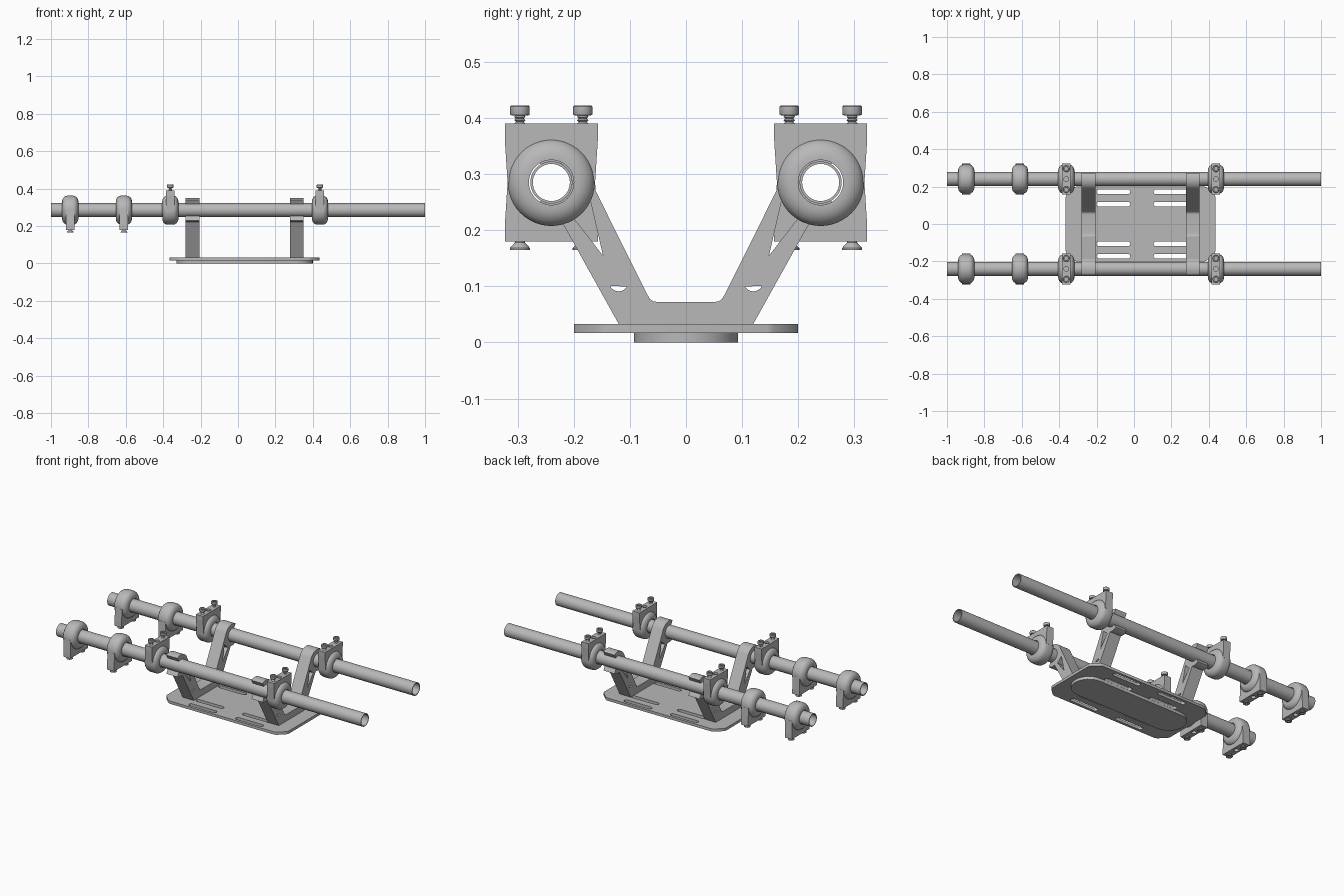
import bpy, bmesh
from math import sin, cos, radians, pi
from mathutils import Matrix

if "Cube" in bpy.data.objects:
    bpy.data.objects.remove(bpy.data.objects["Cube"])

steel = bpy.data.materials.new("satin_grey")
steel.use_nodes = True
GREY = (0.48, 0.48, 0.48, 1)
steel.diffuse_color = GREY
steel.node_tree.nodes["Principled BSDF"].inputs["Base Color"].default_value = GREY

ROD_Y, ROD_Z = 0.24, 0.285
ROD_R = 0.0375
BLOCK_T = 0.046
# local x, y, z become world y, z, x
SIDEWAYS = Matrix(((0, 0, 1, 0), (1, 0, 0, 0), (0, 1, 0, 0), (0, 0, 0, 1)))
ALONG_X = Matrix.Rotation(pi / 2, 4, 'Y')


def add(name, mesh, matrix):
    """Place a mesh, shade it smooth with sharp edges and colour it."""
    mesh.materials.clear()
    mesh.materials.append(steel)
    mesh.shade_smooth()
    mesh.set_sharp_from_angle(angle=radians(32))
    obj = bpy.data.objects.new(name, mesh)
    obj.matrix_world = matrix
    bpy.context.collection.objects.link(obj)
    return obj


def sheet(name, outlines, depth, matrix):
    """Extrude an outline with holes evenly about its local xy plane."""
    curve = bpy.data.curves.new(name, 'CURVE')
    curve.dimensions = '2D'
    curve.fill_mode = 'BOTH'
    curve.extrude = depth / 2
    for pts in outlines:
        spline = curve.splines.new('POLY')
        spline.points.add(len(pts) - 1)
        for p, (x, y) in zip(spline.points, pts):
            p.co = (x, y, 0, 1)
        spline.use_cyclic_u = True
    temp = bpy.data.objects.new(name, curve)
    mesh = bpy.data.meshes.new_from_object(temp)
    bpy.data.objects.remove(temp)
    bm = bmesh.new()
    bm.from_mesh(mesh)
    bmesh.ops.remove_doubles(bm, verts=bm.verts, dist=1e-5)
    bmesh.ops.recalc_face_normals(bm, faces=bm.faces)
    bm.to_mesh(mesh)
    bm.free()
    return add(name, mesh, matrix)


def lathe(name, profile, matrix, closed=False, steps=40):
    """Spin (radius, height) points about local z."""
    bm = bmesh.new()
    verts = [bm.verts.new((r, 0, h)) for r, h in profile]
    edges = [bm.edges.new(pair) for pair in zip(verts, verts[1:])]
    if closed:
        edges.append(bm.edges.new((verts[-1], verts[0])))
    bmesh.ops.spin(bm, geom=verts + edges, cent=(0, 0, 0), axis=(0, 0, 1),
                   angle=2 * pi, steps=steps)
    bmesh.ops.remove_doubles(bm, verts=bm.verts, dist=1e-5)
    bmesh.ops.recalc_face_normals(bm, faces=bm.faces)
    mesh = bpy.data.meshes.new(name)
    bm.to_mesh(mesh)
    bm.free()
    return add(name, mesh, matrix)


def arc(cx, cy, r, start, end, n=16):
    angles = [radians(start + (end - start) * i / n) for i in range(n + 1)]
    return [(cx + r * cos(a), cy + r * sin(a)) for a in angles]


def stadium(x0, x1, y, r):
    return arc(x1 - r, y, r, -90, 90) + arc(x0 + r, y, r, 90, 270)


def mirror(pts):
    return [(-x, y) for x, y in reversed(pts)]


# Base plate with chamfered corners and eight slots, on a rounded foot
CX = 0.035
corner = [(0.4, 0.145), (0.396, 0.156), (0.355, 0.195), (0.342, 0.2)]
half = corner + mirror(corner)
outline = [(x + CX, y) for x, y in half + [(-x, -y) for x, y in half]]
slots = [stadium(x, x + 0.18, y, 0.0125)
         for x in (-0.2, 0.105) for y in (-0.172, -0.106, 0.106, 0.172)]
sheet("base_plate", [outline] + slots, 0.016, Matrix.Translation((0, 0, 0.025)))
sheet("base_foot", [stadium(-0.33, 0.4, 0, 0.093)], 0.017,
      Matrix.Translation((0, 0, 0.0085)))

# Leg brackets: a splayed frame ending in open cuffs around the rods
CUFF_R = 0.064
side = ([(0.12, 0.033)]
        + arc(ROD_Y, ROD_Z, CUFF_R, -103, -60, 8)
        + arc(ROD_Y, ROD_Z, ROD_R, -60, -300, 32)
        + arc(ROD_Y, ROD_Z, CUFF_R, 60, 154, 16)
        + [(0.07, 0.087), (0.064, 0.077), (0.058, 0.073), (0.05, 0.072)])
window = ([(0.194, 0.214), (0.202, 0.223), (0.187, 0.235), (0.176, 0.248), (0.17, 0.25)]
          + arc(0.12, 0.108, 0.017, -25, -150, 10))
for name, x in (("right_leg_bracket", -0.243), ("left_leg_bracket", 0.315)):
    sheet(name, [side + mirror(side), window, mirror(window)], 0.073,
          Matrix.Translation((x, 0, 0)) @ SIDEWAYS)

# Clamp shapes, around the rod centre with the block pointing up
half_ring = [(0.040, 0.043), (0.050, 0.043), (0.060, 0.040), (0.069, 0.034),
             (0.075, 0.026), (0.0775, 0.016)]
ring = half_ring + [(r, -h) for r, h in reversed(half_ring)]
SHOULDER, TOP, HALF_W = 0.078, 0.105, 0.083
block = ([(0.078, 0), (HALF_W, SHOULDER), (-HALF_W, SHOULDER), (-0.078, 0)]
         + arc(0, 0, 0.06, 180, 0, 24))
cap = [(a * BLOCK_T / 2, b * HALF_W) for a, b in ((1, 1), (-1, 1), (-1, -1), (1, -1))]
thread = [(0.007 + 0.003 * (i % 2), 0.09 + 0.003 * i) for i in range(10)]
socket_head = thread + [(0.009, 0.119), (0.0165, 0.12), (0.0175, 0.122),
                        (0.0175, 0.135), (0.0155, 0.137), (0.009, 0.137),
                        (0.009, 0.127), (0, 0.127)]
flat_head = [(0.009, 0.09), (0.009, 0.107), (0.018, 0.117), (0.018, 0.12),
             (0.008, 0.12), (0.008, 0.114), (0, 0.114)]


def clamp(name, x, y, upright):
    place = Matrix.Translation((x, y, ROD_Z))
    if not upright:
        place = place @ Matrix.Rotation(pi, 4, 'X')
    lathe(name + "_ring", ring, place @ ALONG_X, closed=True, steps=48)
    sheet(name + "_block", [block], BLOCK_T, place @ SIDEWAYS)
    sheet(name + "_cap", [cap, arc(0, 0, 0.013, 0, 345, 23)], TOP - SHOULDER,
          place @ Matrix.Translation((0, 0, (TOP + SHOULDER) / 2)))
    for s in (-1, 1):
        lathe(name + "_screw", socket_head if upright else flat_head,
              place @ Matrix.Translation((0, s * 0.056, 0)), steps=20)


# Hollow rods, each carrying two hanging and two upright clamps
tube = [(ROD_R, -1), (ROD_R, 1), (0.033, 1), (0.033, -1)]
for end, y in (("front", -ROD_Y), ("back", ROD_Y)):
    lathe(end + "_rod", tube, Matrix.Translation((0, y, ROD_Z)) @ ALONG_X, closed=True)
    for x in (-0.897, -0.61):
        clamp(end + "_hanging_clamp", x, y, False)
    for x in (-0.362, 0.438):
        clamp(end + "_upright_clamp", x, y, True)
